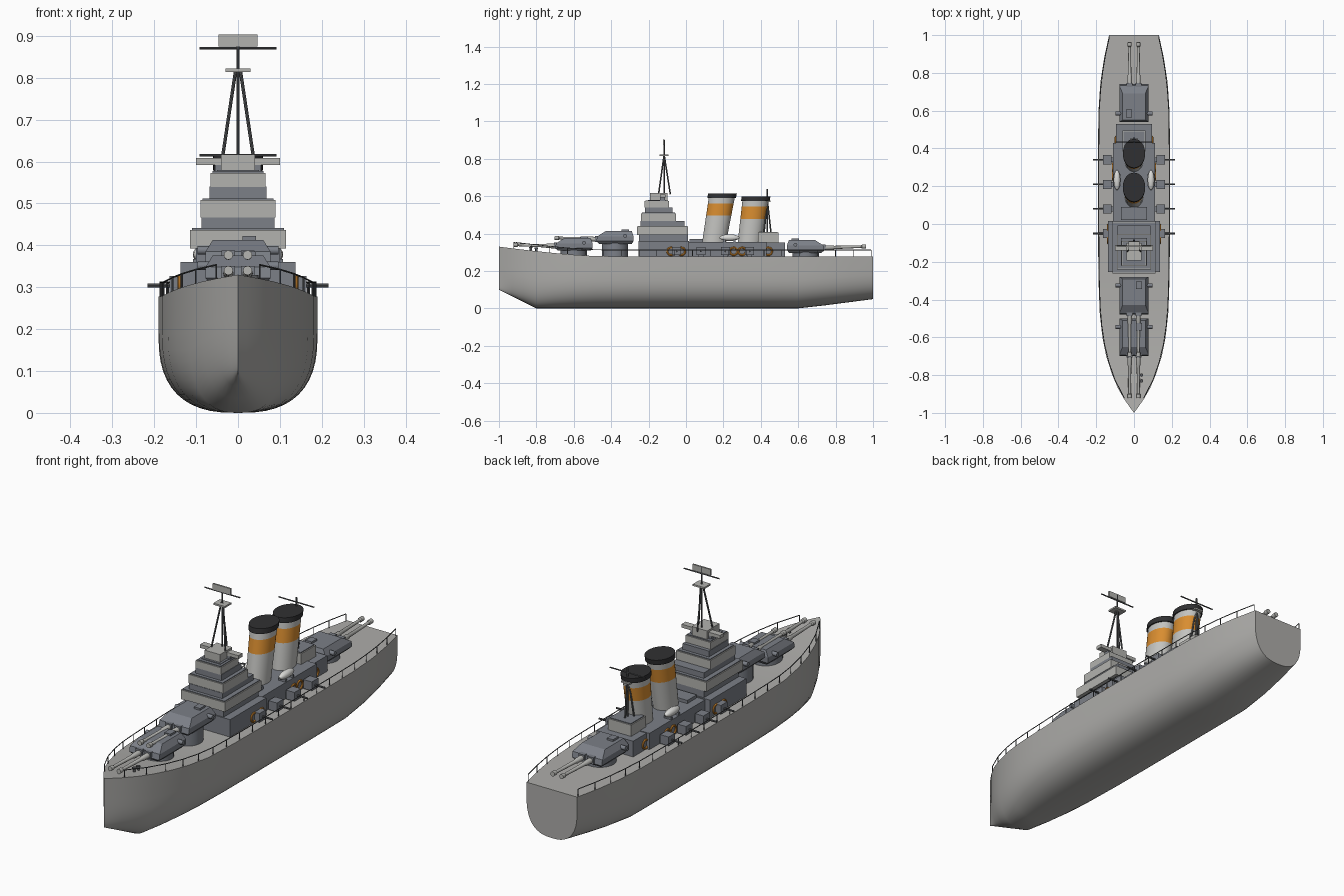
import bpy, bmesh, math
from mathutils import Vector

old = bpy.data.objects.get("Cube")
if old:
    bpy.data.objects.remove(old, do_unlink=True)


def material(name, r, g, b):
    m = bpy.data.materials.new(name)
    m.use_nodes = True
    m.diffuse_color = (r, g, b, 1)
    m.node_tree.nodes["Principled BSDF"].inputs["Base Color"].default_value = (r, g, b, 1)
    return m


HULL = material("hull grey", .42, .415, .4)
HOUSE = material("slate grey", .2, .215, .245)
TRIM = material("light grey", .45, .45, .43)
FUNNEL = material("funnel grey", .55, .55, .53)
ORANGE = material("orange", .7, .27, .03)
BLACK = material("black", .03, .03, .032)
RAIL = material("dark grey", .1, .105, .11)
WHITE = material("boat white", .7, .7, .68)


def finish(bm, name, mat, smooth=True):
    bmesh.ops.remove_doubles(bm, verts=bm.verts, dist=1e-5)
    bmesh.ops.recalc_face_normals(bm, faces=bm.faces)
    me = bpy.data.meshes.new(name)
    bm.to_mesh(me)
    bm.free()
    ob = bpy.data.objects.new(name, me)
    bpy.context.collection.objects.link(ob)
    me.materials.append(mat)
    if smooth:
        bpy.ops.object.select_all(action='DESELECT')
        ob.select_set(True)
        bpy.context.view_layer.objects.active = ob
        bpy.ops.object.shade_smooth_by_angle(angle=math.radians(35))
    return ob


def loft(name, mat, rings, smooth=False):
    """Skin closed rings of equal count and cap both ends."""
    bm = bmesh.new()
    rows = [[bm.verts.new(p) for p in ring] for ring in rings]
    n = len(rows[0])
    for a, b in zip(rows, rows[1:]):
        for i in range(n):
            j = (i + 1) % n
            bm.faces.new((a[i], a[j], b[j], b[i]))
    bm.faces.new(rows[0])
    bm.faces.new(rows[-1])
    return finish(bm, name, mat, smooth)


def rect(hx, y0, y1, z, cx=0):
    return [(cx - hx, y0, z), (cx + hx, y0, z), (cx + hx, y1, z), (cx - hx, y1, z)]


def box(name, mat, hx, y0, y1, z0, z1, cx=0):
    return loft(name, mat, [rect(hx, y0, y1, z0, cx), rect(hx, y0, y1, z1, cx)])


def oval(rx, ry, y, z, n=32):
    return [(rx * math.cos(math.tau * i / n), y + ry * math.sin(math.tau * i / n), z) for i in range(n)]


def rod(name, mat, a, b, stops, n=12):
    """Round bar from a to b; stops are (fraction, radius) pairs."""
    a, b = Vector(a), Vector(b)
    q = (b - a).to_track_quat('Z', 'Y')
    rings = [[a.lerp(b, t) + q @ Vector((r * math.cos(math.tau * i / n), r * math.sin(math.tau * i / n), 0))
              for i in range(n)] for t, r in stops]
    return loft(name, mat, rings, True)


def bar(name, mat, a, b, r, n=8):
    return rod(name, mat, a, b, [(0, r), (1, r)], n)


# Hull lines
PLAN = [(-1, 0), (-.97, .022), (-.93, .05), (-.87, .085), (-.8, .115), (-.7, .147), (-.6, .167), (-.48, .181),
        (-.3, .188), (-.1, .19), (.2, .19), (.45, .19), (.6, .188), (.75, .178), (.88, .158), (1, .132)]


def deck_z(y):
    return .278 + .052 * max(0, (-.45 - y) / .55) ** 1.4


def half_beam(y):
    for (ya, wa), (yb, wb) in zip(PLAN, PLAN[1:]):
        if y <= yb:
            return wa + (wb - wa) * (y - ya) / (yb - ya)
    return PLAN[-1][1]


def hull_section(y, w):
    keel = max(0, (-.8 - y) * .5, (y - .62) * .13)
    top, side = deck_z(y), []
    for i in range(13):
        a = math.pi / 2 * i / 12
        side.append((w * math.sin(a) ** .77, keel + (.19 - keel * .5) * (1 - math.cos(a) ** .77)))
    side.append((w, top))
    return [(x, y, z) for x, z in side] + [(-x, y, z) for x, z in reversed(side[1:])]


loft("hull", HULL, [hull_section(y, w) for y, w in PLAN], True)

# Bridge tower: dark tiers with light bands and dark roofs
box("bridge_base", HOUSE, .137, -.255, .015, .27, .36)
box("bridge_lower_tier", HOUSE, .1, -.25, .01, .36, .395)
for hx, y0, y1, z0, z1, nz in [(.115, -.262, .012, .393, .437, .467), (.09, -.24, -.053, .466, .508, .54),
                               (.066, -.222, -.09, .539, .573, .58)]:
    box("bridge_band", TRIM, hx, y0, y1, z0, z1)
    box("bridge_roof", HOUSE, hx - .005, y0 + .005, y1 - .005, z1, z1 + .004)
    box("bridge_tier", HOUSE, hx * .76, y0 + .02, y1 - .02, z1, nz)
box("bridge_wheelhouse", TRIM, .04, -.192, -.1, .57, .617)
box("bridge_wing", TRIM, .1, -.14, -.11, .592, .608)
box("bridge_wing_support", HOUSE, .055, -.138, -.112, .573, .593)

# Midship and aft houses
box("midship_house", HOUSE, .11, .01, .43, .27, .355)
box("aft_house", HOUSE, .095, .42, .53, .27, .352)
box("aft_cabin", TRIM, .06, .385, .495, .352, .405)
box("aft_cabin_roof", HOUSE, .055, .39, .49, .405, .409)
box("house_step", HOUSE, .07, .02, .09, .355, .37)


# Funnels, raked aft with painted band and cap
def funnel(y0, y1, z1):
    base = .35

    def ring(z, grow=1):
        t = (z - base) / (z1 - base)
        return oval((.05 + .004 * t) * grow, (.064 + .006 * t) * grow, y0 + (y1 - y0) * t, z)
    low, high, cap = z1 - .118, z1 - .053, z1 - .024
    loft("funnel_lower", FUNNEL, [ring(base), ring(low)], True)
    loft("funnel_band", ORANGE, [ring(low), ring(high)], True)
    loft("funnel_upper", FUNNEL, [ring(high), ring(cap)], True)
    loft("funnel_cap", BLACK, [ring(cap, 1.1), ring(z1, 1.1)], True)


funnel(.15, .195, .614)
funnel(.34, .374, .597)


# Main gun turrets; d is the way the guns point
def turret(c, z, d, gun_z, barbette):
    levels = [(.065, .085, -.09, 0), (.078, .1, -.1, .014), (.078, .094, -.1, .04), (.06, .05, -.09, .068)]
    loft("turret", HOUSE, [rect(hx, c + d * f, c + d * b, z + h) for hx, f, b, h in levels])
    loft("turret_barbette", HOUSE, [oval(.07, .07, c, .27), oval(.07, .07, c, z + .005)], True)
    box("turret_sight", HOUSE, .016, c - d * .055 - .02, c - d * .055 + .02, z + .06, z + .077, -.027 * d)
    bar("turret_rangefinder", HOUSE, (-.097, c - d * .055, z + .043), (.097, c - d * .055, z + .043), .01, 12)
    for s in (-1, 1):
        x = .023 * s
        rod("gun_barrel", TRIM, (x, c + d * .07, gun_z - .004), (x, c + d * .322, gun_z + .004),
            [(0, .013), (.3, .012), (.32, .009), (.9, .007), (.92, .011), (1, .011)])
        box("gun_mantlet", HOUSE, .016, c + d * .085 - .022, c + d * .085 + .022, gun_z - .017, gun_z + .015, x)


turret(-.6, .308, -1, .336, .06)
turret(-.38, .345, -1, .373, .07)
turret(.64, .297, 1, .327, .06)

# Secondary guns, life rings and boats on both sides
for s in (-1, 1):
    for y in (-.05, .08, .21, .34):
        box("side_gun_mount", HOUSE, .022, y - .024, y + .024, .285, .327, .142 * s)
        box("side_gun_sponson", HOUSE, .025, y - .013, y + .013, .275, .31, .118 * s)
        bar("side_gun_barrel", RAIL, (.15 * s, y, .304), (.216 * s, y, .304), .0045)
    for x, y in ((.139, -.08), (.139, -.025), (.112, .255), (.112, .3), (.097, .44)):
        bpy.ops.mesh.primitive_torus_add(major_radius=.02, minor_radius=.005, major_segments=20, minor_segments=8,
                                         location=(x * s, y, .305), rotation=(0, math.pi / 2, 0))
        ring = bpy.context.object
        ring.name = "life_ring"
        ring.data.materials.append(ORANGE)
        bpy.ops.object.shade_smooth_by_angle()
    rod("ship_boat", WHITE, (.09 * s, .18, .378), (.09 * s, .285, .378),
        [(0, .003), (.08, .01), (.25, .016), (.5, .018), (.75, .016), (.92, .01), (1, .003)], 16)
    for y in (.205, .26):
        box("boat_cradle", HOUSE, .018, y - .005, y + .005, .352, .368, .09 * s)

# Masts
def mast(y, foot, join, top, spread, plate, yard_z, yard):
    for dx, dy in ((-1, -.8), (1, -.8), (0, .9)):
        bar("mast_leg", RAIL, (dx * spread, y + dy * spread, foot), (dx * .005, y, join), .004)
    bar("mast_pole", RAIL, (0, y, foot), (0, y, top), .004)
    box("mast_platform", TRIM, plate, y - plate * .8, y + plate * .8, join - .008, join)
    bar("mast_yard", RAIL, (-yard, y, yard_z), (yard, y, yard_z), .003)


mast(-.117, .61, .822, .9, .037, .03, .871, .092)
box("radar_panel", TRIM, .047, -.123, -.115, .875, .903)
mast(.435, .4, .577, .637, .022, .022, .615, .092)

# Bow bollards
for y in (-.83, -.8):
    rod("bollard", RAIL, (.04, y, deck_z(y) - .01), (.04, y, deck_z(y) + .02), [(0, .006), (.75, .006), (.76, .009), (1, .009)])

# Deck railings
STEPS = 20
for s in (-1, 1):
    tops = []
    for i in range(STEPS + 1):
        y = -.92 + 1.91 * i / STEPS
        x, z = s * (half_beam(y) - .004), deck_z(y)
        tops.append((x, y, z + .034))
        bar("rail_post", RAIL, (x, y, z - .003), tops[-1], .002, 6)
    for a, b in zip(tops, tops[1:]):
        bar("rail_bar", RAIL, a, b, .002, 6)
